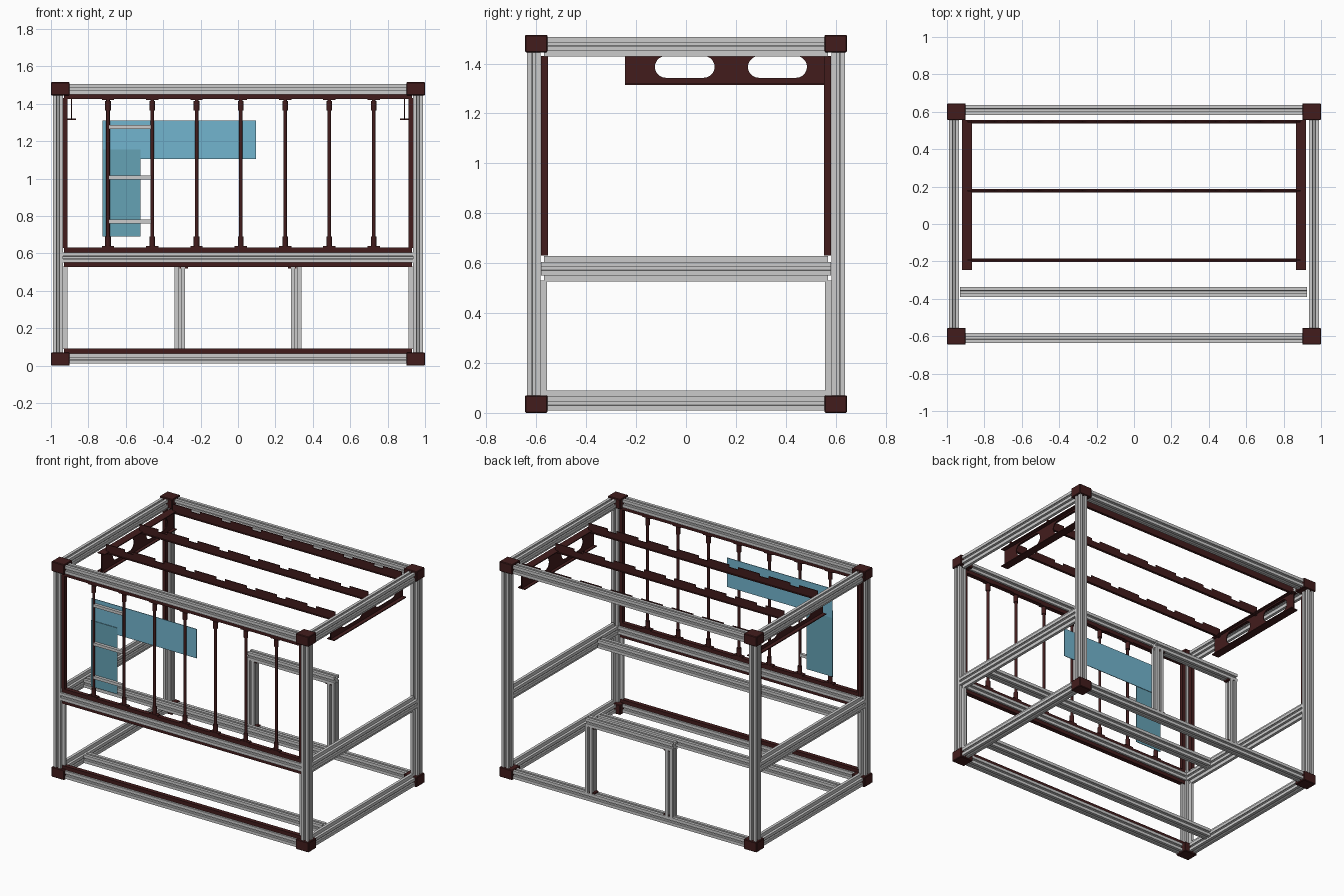
import bpy, bmesh
from math import pi, cos, sin
from mathutils import Vector

if "Cube" in bpy.data.objects:
    bpy.data.objects.remove(bpy.data.objects["Cube"])


def material(name, rgb):
    m = bpy.data.materials.new(name)
    m.diffuse_color = (*rgb, 1)
    m.use_nodes = True
    m.node_tree.nodes["Principled BSDF"].inputs["Base Color"].default_value = m.diffuse_color
    return m


MAROON = material("maroon", (0.055, 0.012, 0.012))
BLUE = material("light_blue", (0.17, 0.46, 0.62))
TEAL = material("dull_blue", (0.13, 0.36, 0.46))

A = 0.0275                       # half width of the slotted beams
PX, PY = 0.9625, 0.61            # post centre lines
ZB, ZM, ZT = 0.0375, 0.578, 1.478  # beam levels


def finish(name, bm, mat=None):
    bmesh.ops.recalc_face_normals(bm, faces=bm.faces)
    me = bpy.data.meshes.new(name)
    bm.to_mesh(me)
    bm.free()
    ob = bpy.data.objects.new(name, me)
    bpy.context.collection.objects.link(ob)
    if mat:
        me.materials.append(mat)
    return ob


def box(name, x0, x1, y0, y1, z0, z1, mat=None, bevel=0):
    bm = bmesh.new()
    bmesh.ops.create_cube(bm, size=1)
    for v in bm.verts:
        v.co = Vector(((x0 + x1) / 2 + v.co.x * (x1 - x0),
                       (y0 + y1) / 2 + v.co.y * (y1 - y0),
                       (z0 + z1) / 2 + v.co.z * (z1 - z0)))
    ob = finish(name, bm, mat)
    if bevel:
        b = ob.modifiers.new("bevel", 'BEVEL')
        b.width, b.segments = bevel, 1
    return ob


def beam(name, axis, start, length):
    """T-slot extrusion from start along axis 'x', 'y' or 'z'."""
    side = [(A, -A), (A, -0.007), (A - 0.005, -0.007), (A - 0.005, -0.013),
            (A - 0.014, -0.006), (A - 0.014, 0.006), (A - 0.005, 0.013),
            (A - 0.005, 0.007), (A, 0.007)]
    bm = bmesh.new()
    verts = []
    for k in range(4):
        c, s = round(cos(k * pi / 2)), round(sin(k * pi / 2))
        for u, v in side:
            p, q = u * c - v * s, u * s + v * c
            co = {'x': (0, p, q), 'y': (p, 0, q), 'z': (p, q, 0)}[axis]
            verts.append(bm.verts.new(Vector(co) + Vector(start)))
    face = bm.faces.new(verts)
    ext = bmesh.ops.extrude_face_region(bm, geom=[face])['geom']
    d = Vector([length if axis == a else 0 for a in 'xyz'])
    bmesh.ops.translate(bm, vec=d, verts=[g for g in ext if isinstance(g, bmesh.types.BMVert)])
    return finish(name, bm)


def cylinder(name, loc, r, depth, mat, rot=(0, 0, 0), n=16):
    bpy.ops.mesh.primitive_cylinder_add(vertices=n, radius=r, depth=depth, location=loc, rotation=rot)
    ob = bpy.context.object
    ob.name = name
    ob.data.materials.append(mat)
    bpy.ops.object.shade_smooth_by_angle()
    return ob


def plate(name, loops, thick, loc, rot, mat):
    """Flat cut sheet; the first loop is the outline, the rest are holes."""
    cu = bpy.data.curves.new(name, 'CURVE')
    cu.dimensions, cu.fill_mode, cu.extrude = '2D', 'BOTH', thick / 2
    for pts in loops:
        sp = cu.splines.new('POLY')
        sp.points.add(len(pts) - 1)
        for p, (u, v) in zip(sp.points, pts):
            p.co = (u, v, 0, 1)
        sp.use_cyclic_u = True
    cu.materials.append(mat)
    ob = bpy.data.objects.new(name, cu)
    bpy.context.collection.objects.link(ob)
    ob.location, ob.rotation_euler = loc, rot
    bpy.ops.object.select_all(action='DESELECT')
    ob.select_set(True)
    bpy.context.view_layer.objects.active = ob
    bpy.ops.object.convert(target='MESH')


def stadium(u0, u1, v0, v1, n=10):
    r, vc = (v1 - v0) / 2, (v0 + v1) / 2
    right = [(u1 - r + r * sin(i * pi / n), vc - r * cos(i * pi / n)) for i in range(n + 1)]
    left = [(u0 + r - r * sin(i * pi / n), vc + r * cos(i * pi / n)) for i in range(n + 1)]
    return right + left


# Main frame: posts, rails and corner blocks
for sx, nx in ((-1, "left"), (1, "right")):
    for sy, ny in ((-1, "front"), (1, "back")):
        beam(f"{ny}_{nx}_post", 'z', (sx * PX, sy * PY, 0.06), 1.39)
        for z0, nz in ((0, "bottom"), (1.445, "top")):
            x0, x1 = sorted((sx * 0.9, sx))
            y0, y1 = sorted((sy * 0.555, sy * 0.645))
            box(f"{nz}_{ny}_{nx}_corner", x0, x1, y0, y1, z0, z0 + 0.07, MAROON, 0.004)
            cylinder(f"{nz}_{ny}_{nx}_corner_cap", (sx * 0.998, sy * 0.6, z0 + 0.035),
                     0.02, 0.004, MAROON, (0, pi / 2, 0))
    for z, nz in ((ZB, "bottom"), (ZM, "middle"), (ZT, "top")):
        beam(f"{nx}_{nz}_side_rail", 'y', (sx * PX, -0.582, z), 1.164)
    # slim grey slot covers framing the side openings
    for z, nz in ((0.077, "bottom"), (0.539, "lower"), (0.617, "upper"), (1.44, "top")):
        box(f"{nx}_{nz}_side_strip", sx * PX - 0.01, sx * PX + 0.01, -0.57, 0.57, z - 0.012, z + 0.012)
    for sy in (-1, 1):
        box(f"{nx}_lower_post_strip", sx * PX - 0.01, sx * PX + 0.01,
            sy * 0.57 - 0.013, sy * 0.57 + 0.013, 0.065, 0.53)
for z, nz in ((ZB, "bottom"), (ZT, "top")):
    for sy, ny in ((-1, "front"), (1, "back")):
        beam(f"{nz}_{ny}_rail", 'x', (-0.935, sy * PY, z), 1.87)
beam("front_middle_rail", 'x', (-0.935, -PY, ZM), 1.87)

# Inner long bars set behind the front
for z, nz in ((ZB + 0.01, "bottom"), (ZM, "middle")):
    beam(f"{nz}_inner_bar", 'x', (-0.93, -0.363, z), 1.855)

# Back arch with foot brackets
for x in (-0.312, 0.312):
    beam("arch_leg", 'z', (x, PY, 0.065), 0.465)
    d = 0.045 if x > 0 else -0.045
    box("arch_foot", min(x, x - d), max(x, x - d), PY - 0.02, PY + 0.02, 0.065, 0.075, MAROON)
    box("arch_top_bracket", min(x, x - d), max(x, x - d), PY - 0.02, PY + 0.02, 0.52, 0.53, MAROON)
beam("arch_top", 'x', (-0.34, PY, 0.5575), 0.68)

# Maroon strips lining the front openings and the left side
for z, nz in ((0.078, "bottom"), (0.539, "below_middle"), (0.618, "above_middle"), (1.437, "top")):
    box(f"front_strip_{nz}", -0.93, 0.93, -PY - 0.015, -PY + 0.015, z - 0.013, z + 0.013, MAROON)
for x in (-0.924, 0.924):
    box("front_upright_strip", x - 0.012, x + 0.012, -PY - 0.015, -PY + 0.015, 0.63, 1.43, MAROON)
    box("front_lower_upright_strip", x - 0.012, x - 0.0 + 0.012, -PY - 0.01, -PY + 0.01, 0.09, 0.53)
for y in (-0.567, 0.567):
    box("left_upright_strip", -PX - 0.012, -PX + 0.012, y - 0.014, y + 0.014, 0.63, 1.43, MAROON)

# Front railing bars with thicker sleeves and feet
for i in range(7):
    x = -0.695 + i * 0.2367
    cylinder("railing_bar", (x, -PY, 1.03), 0.0095, 0.8, MAROON)
    for z, s in ((0.63, 1), (1.425, -1)):
        cylinder("railing_sleeve", (x, -PY, z + s * 0.035), 0.015, 0.05, MAROON)
        box("railing_foot", x - 0.033, x + 0.033, -PY - 0.015, -PY + 0.015,
            z - 0.006, z + 0.009, MAROON)

# Ladder rungs between the first two bars
for z in (0.77, 1.005, 1.275):
    box("ladder_rung", -0.69, -0.465, -PY - 0.01, -PY + 0.01, z - 0.01, z + 0.01)

# Blue L-shaped panels behind the railing
box("upper_panel", -0.725, 0.095, -0.594, -0.590, 1.105, 1.31, BLUE)
box("lower_panel", -0.725, -0.52, -0.598, -0.594, 0.69, 1.155, TEAL)

# Overhead rack: slotted side plates with a bottom flange
outline = [(-0.245, 1.315), (0.555, 1.315), (0.555, 1.445), (-0.245, 1.445)]
for sx in (-1, 1):
    plate("rack_side_plate", [outline, stadium(-0.125, 0.115, 1.343, 1.43),
          stadium(0.248, 0.485, 1.343, 1.43)], 0.006, (sx * 0.89, 0, 0), (pi / 2, 0, pi / 2), MAROON)
    x0, x1 = sorted((sx * 0.865, sx * 0.92))
    box("rack_side_flange", x0, x1, -0.245, 0.555, 1.314, 1.32, MAROON)
    box("rack_top_flange", x0, x1, -0.245, 0.555, 1.44, 1.446, MAROON)

# Notched cross rails of the rack
top = [(0.89, 1.492)]
for i in range(7):
    x = 0.71 - i * 0.2367
    top += [(x + 0.035, 1.492), (x + 0.035, 1.475), (x - 0.035, 1.475), (x - 0.035, 1.492)]
notched = [(-0.89, 1.43), (0.89, 1.43)] + top + [(-0.89, 1.492)]
for y in (-0.193, 0.178, 0.547):
    plate("rack_cross_rail", [notched], 0.006, (0, y, 0), (pi / 2, 0, 0), MAROON)
    box("rack_cross_flange", -0.89, 0.89, y - 0.009, y + 0.009, 1.43, 1.437, MAROON)
